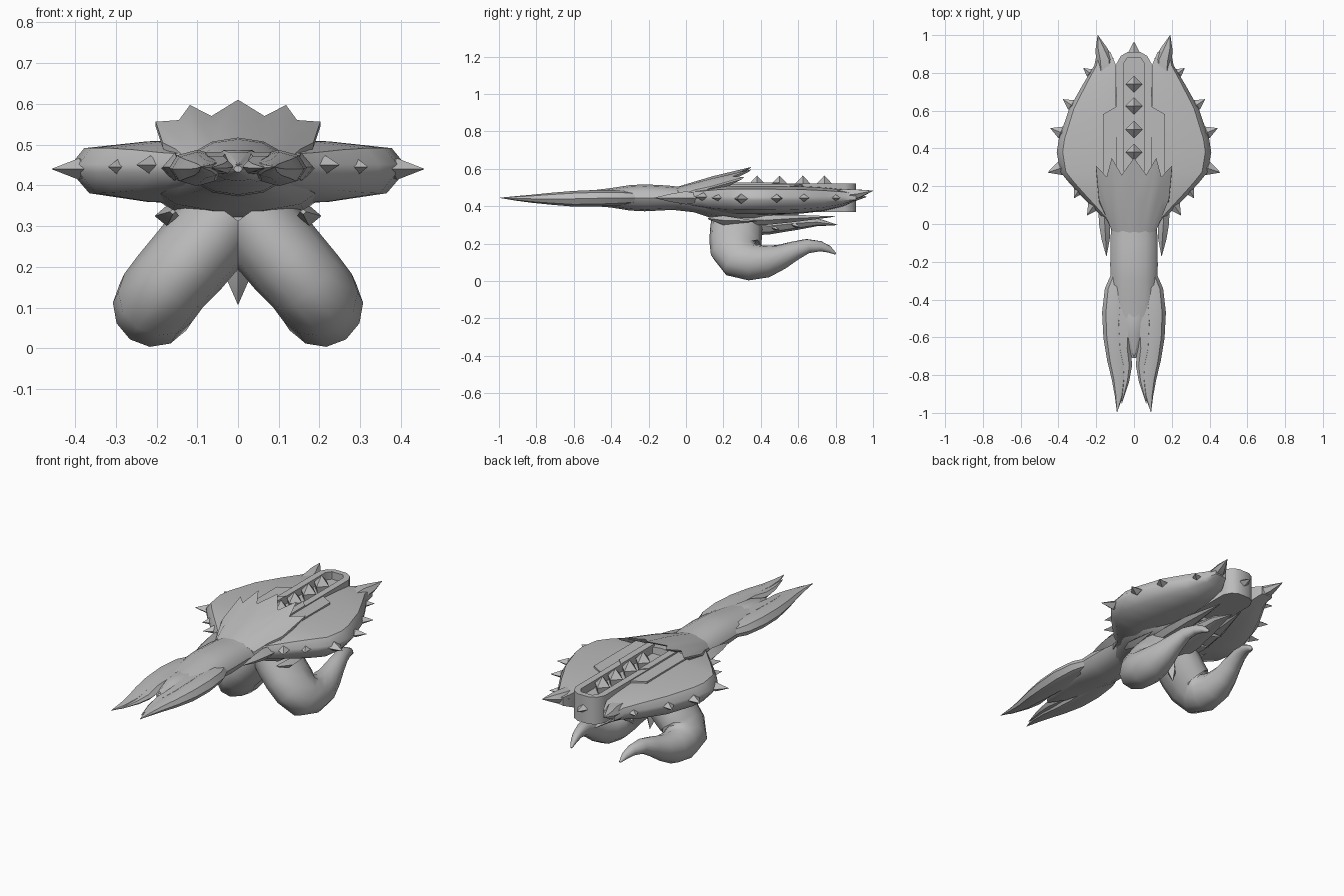
import bpy, bmesh, math
from mathutils import Vector

grey = bpy.data.materials.new("stone_grey")
grey.diffuse_color = (0.5, 0.5, 0.5, 1)


def finish(name, bm, mirror, angle=40):
    bmesh.ops.recalc_face_normals(bm, faces=bm.faces)
    me = bpy.data.meshes.new(name)
    bm.to_mesh(me)
    bm.free()
    me.materials.append(grey)
    me.shade_smooth()
    me.set_sharp_from_angle(angle=math.radians(angle))
    ob = bpy.data.objects.new(name, me)
    bpy.context.collection.objects.link(ob)
    if mirror:
        ob.modifiers.new("mirror", 'MIRROR').use_mirror_merge = False
    return ob


def loft(name, rings, mirror=False, angle=40):
    """Skin a list of rings with equal point counts and cap the ends."""
    bm = bmesh.new()
    vs = [[bm.verts.new(p) for p in r] for r in rings]
    n = len(vs[0])
    for a, b in zip(vs, vs[1:]):
        for i in range(n):
            j = (i + 1) % n
            bm.faces.new((a[i], a[j], b[j], b[i]))
    bm.faces.new(vs[0])
    bm.faces.new(vs[-1][::-1])
    return finish(name, bm, mirror, angle)


def tube(name, path, n=4, mirror=False, angle=40):
    """Sweep an n-sided section along (x, y, z, half_width, half_height)."""
    pts = [Vector(p[:3]) for p in path]
    rings, side, prev = [], None, None
    for i, p in enumerate(path):
        t = (pts[min(i + 1, len(pts) - 1)] - pts[max(i - 1, 0)]).normalized()
        if side is None:
            ref = Vector((0, 0, 1)) if abs(t.z) < 0.9 else Vector((0, 1, 0))
            side = t.cross(ref).normalized()
        else:
            side = prev.rotation_difference(t) @ side
        prev = t
        up = side.cross(t)
        w, h = max(p[3], 0.001), max(p[4], 0.001)
        rings.append([pts[i] + side * w * math.cos(2 * math.pi * k / n)
                      + up * h * math.sin(2 * math.pi * k / n) for k in range(n)])
    return loft(name, rings, mirror, angle)


def prism(name, outline, z0, z1, mirror=False):
    bm = bmesh.new()
    f = bm.faces.new([bm.verts.new((x, y, z0)) for x, y in outline])
    r = bmesh.ops.extrude_face_region(bm, geom=[f])
    for v in r["geom"]:
        if isinstance(v, bmesh.types.BMVert):
            v.co.z = z1
    return finish(name, bm, mirror)


def spike(name, base, tip, r, mirror=False):
    """Four-sided thorn, flatter than wide, with a tapered root."""
    b, t = Vector(base), Vector(tip)
    root = b - (t - b) * 0.6
    tube(name, [(*root, r * .3, r * .2), (*b, r, r * .7), (*t, 0, 0)], 4, mirror, 20)


# Body wings: y, inner x, outer x, top z, bottom z
rings = []
for y, xi, xo, zt, zb in [(-0.04, 0, .10, .48, .41), (.01, 0, .14, .49, .395),
                          (.08, 0, .21, .495, .38), (.155, .02, .285, .505, .365),
                          (.22, .06, .345, .51, .358), (.275, .095, .39, .51, .355),
                          (.38, .095, .409, .51, .355), (.45, .095, .398, .51, .355),
                          (.61, .095, .343, .508, .36), (.74, .095, .27, .50, .375),
                          (.84, .095, .21, .49, .40), (.91, .125, .195, .475, .43)]:
    w = xo - xi
    rings.append([(xi, y, zt), (xi + w * .4, y, zt - .002),
                  (xi + w * .9, y, zt - .27 * (zt - .44)), (xo, y, .452), (xo, y, .432),
                  (xi + w * .86, y, zb + .3 * (.44 - zb)), (xi + w * .4, y, zb + .004),
                  (xi, y, zb)])
loft("body_wing", rings, True, 45)

# Thorns around the body edge and horns at the rear corners
for b, t, r in [((.332, .63, .445), (.376, .66, .445), .03),
                ((.388, .485, .442), (.442, .507, .442), .033),
                ((.39, .295, .44), (.456, .273, .44), .038),
                ((.29, .185, .445), (.318, .137, .445), .033),
                ((.215, .095, .45), (.248, .046, .45), .033),
                ((.235, .80, .445), (.268, .825, .445), .024)]:
    spike("edge_thorn", b, t, r, True)
tube("rear_horn", [(.15, .78, .45, .045, .04), (.155, .87, .46, .046, .036),
                   (.175, .93, .468, .03, .024), (.192, 1.0, .483, 0, 0)], 6, True)

# Central rail: floor, raised rim, stepped side plates
outer = [(.092, .2), (.092, .85), (.07, .89), (.035, .91)]
inner = [(.055, .2), (.055, .85), (.035, .88)]
flip = lambda pts: [(-x, y) for x, y in reversed(pts)]
prism("rail_floor", outer + flip(outer), .37, .48)
prism("rail_rim", outer + flip(outer) + [(-x, y) for x, y in inner] + inner[::-1], .47, .522)
prism("rail_side_plate", [(.088, .2), (.165, .2), (.165, .58), (.088, .625)], .44, .517, True)
prism("rail_inner_plate", [(.054, .2), (.092, .2), (.092, .46), (.054, .50)], .47, .526, True)
for y in (.38, .50, .625, .74):
    tube("rail_stud", [(0, y, .47, .035, .035), (0, y, .515, .046, .046),
                       (0, y, .563, 0, 0)], 4, False, 20)
spike("rear_stud", (0, .91, .45), (0, .965, .45), .03)

# Crown: one fanned sheet with a zigzag rear edge
half = [((0, -.06, .50), (0, .35, .61)), ((.03, -.055, .498), (.065, .26, .57)),
        ((.06, -.05, .492), (.118, .35, .597)), ((.085, -.045, .485), (.145, .25, .56)),
        ((.105, -.04, .475), (.202, .31, .556)), ((.12, -.03, .46), (.185, .13, .505))]
cols = [((-a[0], *a[1:]), (-b[0], *b[1:])) for a, b in half[:0:-1]] + half
rings = []
for a, b in cols:
    a, b = Vector(a), Vector(b)
    m = a.lerp(b, .5) + Vector((0, 0, .006))
    rings.append([a, m, b, b - Vector((0, .012, .012)), m - Vector((0, 0, .06)),
                  a - Vector((0, 0, .05))])
loft("crown", rings, False, 35)
tube("crown_hub", [(0, -.10, .455, .10, .05), (0, 0, .455, .12, .045),
                   (0, .12, .47, .15, .045), (0, .22, .48, .14, .04)], 8)

# Leaves flanking the neck joint
tube("neck_leaf", [(.16, .10, .44, .03, .02), (.155, .0, .445, .03, .035),
                   (.15, -.08, .445, .022, .022), (.146, -.17, .445, 0, 0)], 4, True)

# Neck
tube("neck", [(0, .12, .43, .13, .07), (0, 0, .44, .122, .06), (0, -.10, .445, .124, .066),
              (0, -.22, .445, .126, .072), (0, -.30, .445, .122, .068),
              (0, -.40, .445, .12, .052), (0, -.52, .443, .10, .04),
              (0, -.62, .44, .06, .03), (0, -.71, .44, .01, .008)], 12)

# Head: overlapping blades ending in split tips
tube("head_outer_blade", [(.07, -.26, .445, .045, .03), (.095, -.35, .445, .06, .04),
                          (.10, -.47, .443, .069, .044), (.10, -.60, .44, .062, .042),
                          (.092, -.72, .44, .05, .032), (.08, -.82, .44, .038, .022),
                          (.08, -.91, .442, .022, .012), (.09, -.995, .445, 0, 0)], 8, True)
tube("head_inner_blade", [(.05, -.38, .45, .04, .035), (.055, -.52, .452, .052, .034),
                          (.055, -.66, .45, .038, .025), (.04, -.75, .445, .03, .018),
                          (.045, -.83, .443, .02, .012), (.065, -.95, .443, 0, 0)], 6, True)
tube("head_crest", [(0, -.40, .465, .02, .02), (0, -.50, .462, .07, .028),
                    (0, -.60, .46, .045, .024), (0, -.71, .45, 0, 0)], 6)

# Belly and the blades trailing under it
tube("belly", [(0, -.08, .42, .08, .04), (0, .05, .405, .14, .04), (0, .14, .38, .19, .045),
               (0, .30, .365, .20, .045), (0, .45, .36, .13, .045),
               (0, .60, .365, .06, .03)], 10)
tube("belly_tail", [(0, .30, .30, .07, .06), (0, .45, .295, .08, .045),
                    (0, .60, .31, .06, .035), (0, .70, .315, .04, .022),
                    (0, .81, .30, 0, 0)], 8)
tube("belly_side_blade", [(.09, .25, .33, .05, .035), (.10, .42, .325, .055, .03),
                          (.09, .58, .335, .045, .022), (.07, .80, .345, 0, 0)], 6, True)
tube("belly_front_leaf", [(.16, .12, .335, .008, .006), (.175, .20, .325, .03, .025),
                          (.185, .38, .32, 0, 0)], 4, True)
tube("belly_spike", [(0, .30, .25, .03, .03), (0, .31, .17, .028, .028),
                     (0, .32, .108, 0, 0)], 4, False, 20)
for y, z in ((.47, .285), (.58, .30)):
    spike("tail_thorn", (.06, y, z), (.10, y + .03, z - .012), .018, True)

# Curled legs: down and out from the belly, then swept back to a hooked tip
tube("curled_leg", [(.03, .27, .33, .135, .105), (.07, .268, .275, .14, .106),
                    (.12, .265, .215, .14, .105), (.165, .268, .165, .138, .102),
                    (.195, .29, .125, .125, .102), (.208, .35, .102, .10, .10),
                    (.21, .43, .105, .085, .09), (.203, .51, .13, .066, .068),
                    (.193, .58, .162, .052, .05), (.182, .65, .187, .04, .036),
                    (.168, .72, .186, .029, .025), (.158, .765, .17, .02, .017),
                    (.15, .80, .146, .005, .005)], 12, True, 60)
